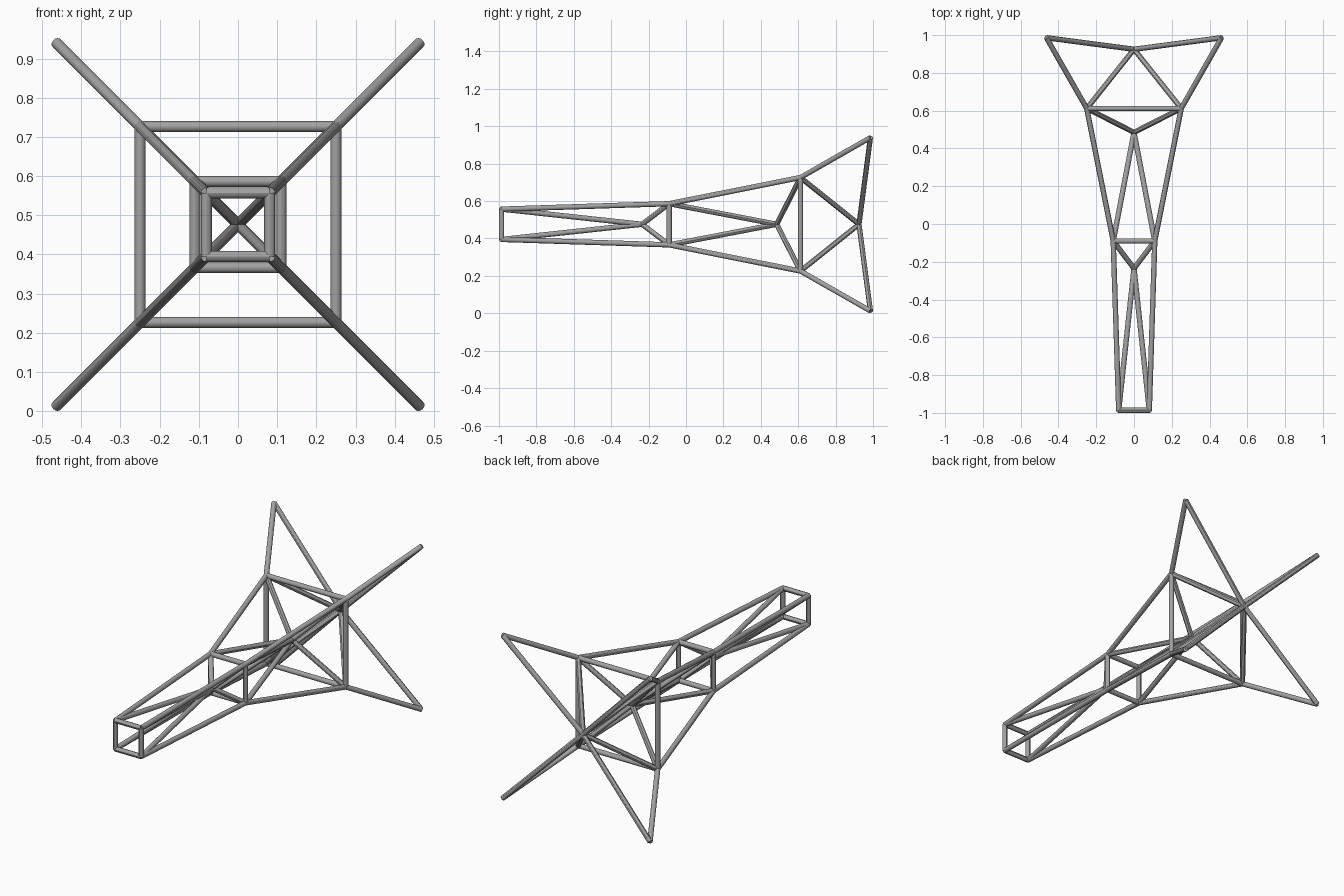
import bpy
from mathutils import Vector

cube = bpy.data.objects.get("Cube")
if cube:
    bpy.data.objects.remove(cube)

RADIUS = 0.014
SIDES = 12
MID = 0.476  # height of the long axis

# One grey metal for every tube
steel = bpy.data.materials.new("grey_steel")
steel.use_nodes = True
grey = (0.36, 0.36, 0.36, 1)
steel.diffuse_color = grey
steel.node_tree.nodes["Principled BSDF"].inputs["Base Color"].default_value = grey


def tube(name, a, b):
    """Straight round tube between two joints."""
    span = b - a
    bpy.ops.mesh.primitive_cylinder_add(vertices=SIDES, radius=RADIUS,
                                        depth=span.length, location=(a + b) / 2)
    ob = bpy.context.object
    ob.name = name
    ob.rotation_euler = span.to_track_quat("Z", "Y").to_euler()
    ob.data.materials.append(steel)
    bpy.ops.object.shade_smooth_by_angle()


def corners(half, y):
    return [Vector((sx * half, y, MID + sz * half))
            for sx, sz in ((-1, -1), (1, -1), (1, 1), (-1, 1))]


# Square stations along the frame, and joints on its axis
nose = corners(0.081, -0.986)
waist = corners(0.11, -0.09)
shoulder = corners(0.25, 0.612)
tip = corners(0.4635, 0.986)
front_hub = [Vector((0, -0.235, MID))] * 4
middle_hub = [Vector((0, 0.485, MID))] * 4
rear_hub = [Vector((0, 0.925, MID))] * 4

# Square rings
for name, ring in (("nose", nose), ("waist", waist), ("shoulder", shoulder)):
    for i in range(4):
        tube(name + "_ring_bar", ring[i], ring[(i + 1) % 4])

# Long rails, tail spikes and inner braces, four of each
for name, start, end in (
        ("front_rail", nose, waist),
        ("rear_rail", waist, shoulder),
        ("tail_spike", shoulder, tip),
        ("nose_brace", nose, front_hub),
        ("waist_front_brace", waist, front_hub),
        ("waist_rear_brace", waist, middle_hub),
        ("shoulder_front_brace", shoulder, middle_hub),
        ("shoulder_rear_brace", shoulder, rear_hub),
        ("tail_brace", tip, rear_hub)):
    for a, b in zip(start, end):
        tube(name, a, b)
